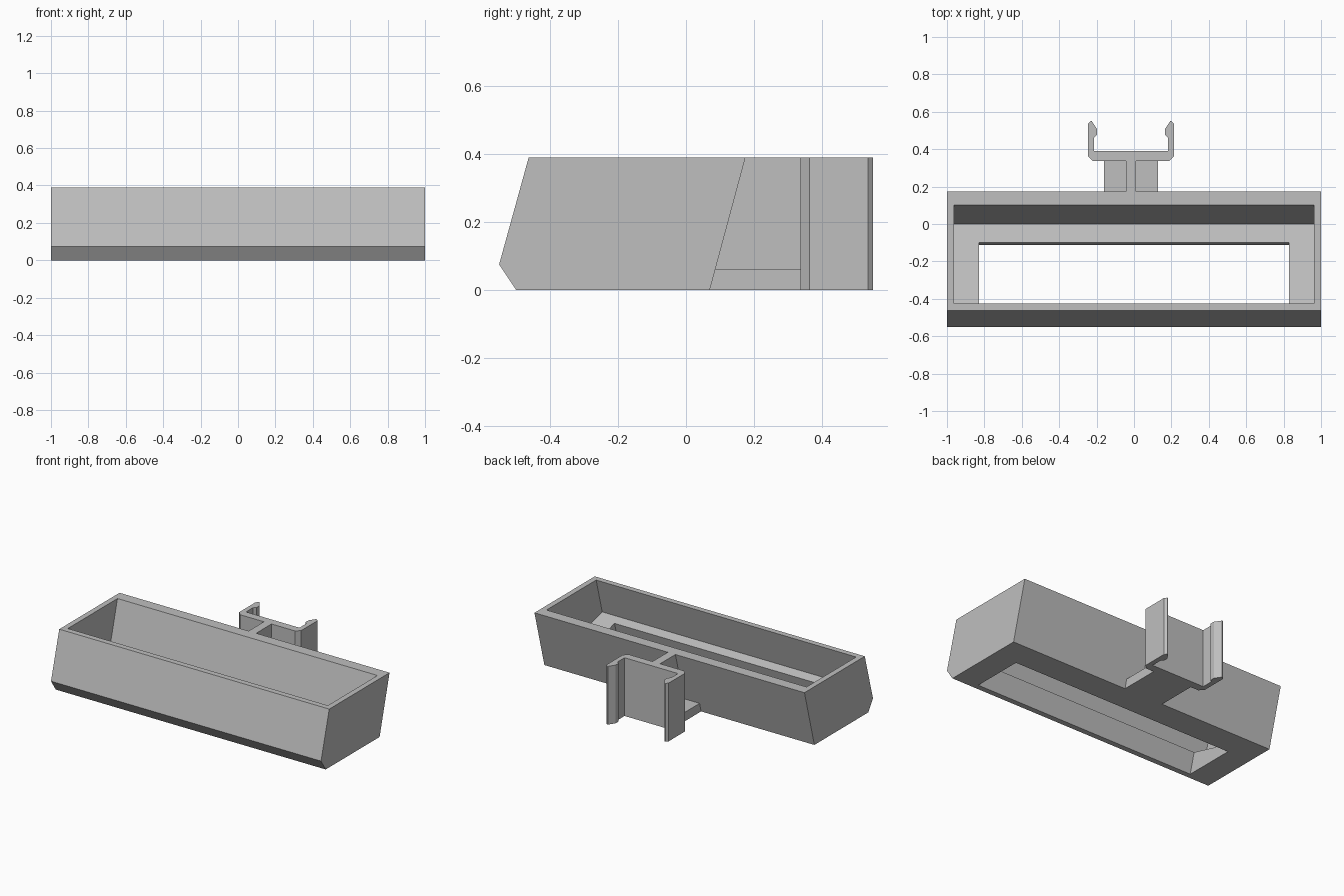
import bpy
import bmesh
from mathutils import Vector

default = bpy.data.objects.get("Cube")
if default:
    bpy.data.objects.remove(default, do_unlink=True)

# Single matte grey for the whole model
grey = bpy.data.materials.new("light_grey")
grey.use_nodes = True
grey.diffuse_color = (0.52, 0.52, 0.52, 1)
grey.node_tree.nodes["Principled BSDF"].inputs["Base Color"].default_value = (0.52, 0.52, 0.52, 1)

HEIGHT = 0.39
LEAN = 0.27  # walls lean back by this much y per unit of z


def prism(name, profile, axis, start, end):
    """Extrude a closed 2D profile: (y, z) along x, or (x, y) along z."""
    bm = bmesh.new()
    if axis == "x":
        verts = [bm.verts.new((start, a, b)) for a, b in profile]
        step = Vector((end - start, 0, 0))
    else:
        verts = [bm.verts.new((a, b, start)) for a, b in profile]
        step = Vector((0, 0, end - start))
    face = bm.faces.new(verts)
    grown = bmesh.ops.extrude_face_region(bm, geom=[face], use_keep_orig=True)
    moved = [g for g in grown["geom"] if isinstance(g, bmesh.types.BMVert)]
    bmesh.ops.translate(bm, verts=moved, vec=step)
    bmesh.ops.recalc_face_normals(bm, faces=bm.faces)
    mesh = bpy.data.meshes.new(name)
    bm.to_mesh(mesh)
    bm.free()
    mesh.materials.append(grey)
    obj = bpy.data.objects.new(name, mesh)
    bpy.context.collection.objects.link(obj)
    return obj


def cut(target, cutters):
    """Subtract the cutters, bake the result and remove them."""
    for cutter in cutters:
        cutter.hide_render = True
        mod = target.modifiers.new("cut", "BOOLEAN")
        mod.operation = "DIFFERENCE"
        mod.solver = "EXACT"
        mod.object = cutter
    graph = bpy.context.evaluated_depsgraph_get()
    baked = bpy.data.meshes.new_from_object(target.evaluated_get(graph))
    target.modifiers.clear()
    target.data = baked
    for cutter in cutters:
        bpy.data.objects.remove(cutter, do_unlink=True)


def lean(y_at_floor, z):
    return (y_at_floor + LEAN * z, z)


# Leaning tray with a chamfered front lower edge
tray = prism("tray", [(-0.50, 0), (0.07, 0), (0.175, HEIGHT), (-0.463, HEIGHT), (-0.55, 0.075)],
             "x", -1, 1)

# Tray cavity, its floor square to the leaning walls
cavity = prism("cavity_cutter", [lean(-0.005, 0.02), lean(-0.005, 0.5),
                                 lean(-0.53, 0.5), lean(-0.53, 0.152)], "x", -0.963, 0.963)

# Long slot through the floor
slot = prism("slot_cutter", [lean(-0.112, -0.1), lean(-0.112, 0.25),
                             lean(-0.463, 0.25), lean(-0.463, -0.1)], "x", -0.828, 0.828)
cut(tray, [cavity, slot])

# Bracket joining the tray to the clip: low foot plate and upright web
MID = -0.016
prism("bracket_foot", [(0.07, 0), (0.34, 0), (0.34, 0.06), (0.086, 0.06)],
      "x", MID - 0.145, MID + 0.145)
prism("bracket_web", [(0.086, 0.06), (0.34, 0.06), (0.34, HEIGHT), (0.175, HEIGHT)],
      "x", MID - 0.028, MID + 0.028)

# Clip: half outline from the plate round the hooked arm, then mirrored
half = [(0.204, 0.337), (0.23, 0.363), (0.23, 0.535), (0.217, 0.55), (0.21, 0.55),
        (0.182, 0.508), (0.182, 0.478), (0.198, 0.462), (0.198, 0.39)]
outline = [(MID + x, y) for x, y in half] + [(MID - x, y) for x, y in reversed(half)]
prism("clip", outline, "z", 0, HEIGHT)
